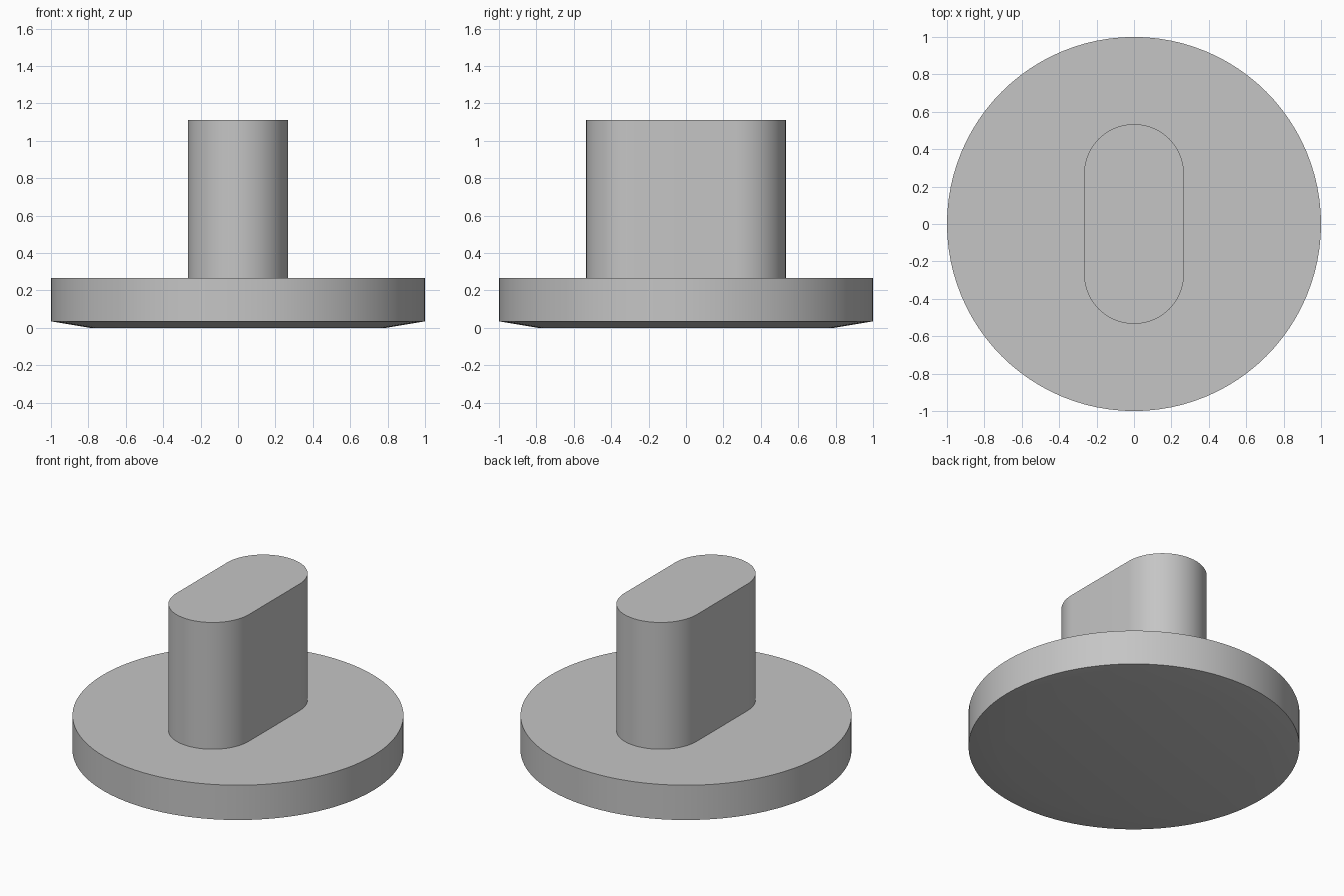
import bpy, bmesh, math

cube = bpy.data.objects.get("Cube")
if cube:
    bpy.data.objects.remove(cube, do_unlink=True)

# Single plain grey
grey = bpy.data.materials.new("plain_grey")
grey.use_nodes = True
COLOUR = (0.56, 0.56, 0.56, 1)
grey.diffuse_color = COLOUR
grey.node_tree.nodes["Principled BSDF"].inputs["Base Color"].default_value = COLOUR


def slot_outline(radius, half_straight, steps):
    """Outline of a slot along y; a circle when half_straight is 0."""
    points = []
    for side in (1, -1):
        start = 0 if side > 0 else math.pi
        for i in range(steps + 1):
            if half_straight == 0 and i == steps:
                continue
            a = start + math.pi * i / steps
            points.append((radius * math.cos(a),
                           radius * math.sin(a) + side * half_straight))
    return points


def stacked_solid(name, rings):
    """Closed solid through rings of (outline, height), bottom to top."""
    bm = bmesh.new()
    loops = [[bm.verts.new((x, y, z)) for x, y in outline] for outline, z in rings]
    n = len(loops[0])
    for low, high in zip(loops, loops[1:]):
        for i in range(n):
            j = (i + 1) % n
            bm.faces.new((low[i], low[j], high[j], high[i]))
    bm.faces.new(loops[0][::-1])
    bm.faces.new(loops[-1])
    mesh = bpy.data.meshes.new(name)
    bm.to_mesh(mesh)
    bm.free()
    mesh.materials.append(grey)
    obj = bpy.data.objects.new(name, mesh)
    bpy.context.collection.objects.link(obj)
    bpy.ops.object.select_all(action='DESELECT')
    obj.select_set(True)
    bpy.context.view_layer.objects.active = obj
    bpy.ops.object.shade_smooth_by_angle(angle=math.radians(30))
    return obj


# Round base with a shallow bevel underneath
rim = slot_outline(1.0, 0, 48)
foot = slot_outline(0.79, 0, 48)
stacked_solid("base_disc", [(foot, 0), (rim, 0.035), (rim, 0.267)])

# Upright slot-shaped stem
stem = slot_outline(0.267, 0.267, 32)
stacked_solid("stem", [(stem, 0.267), (stem, 1.112)])
